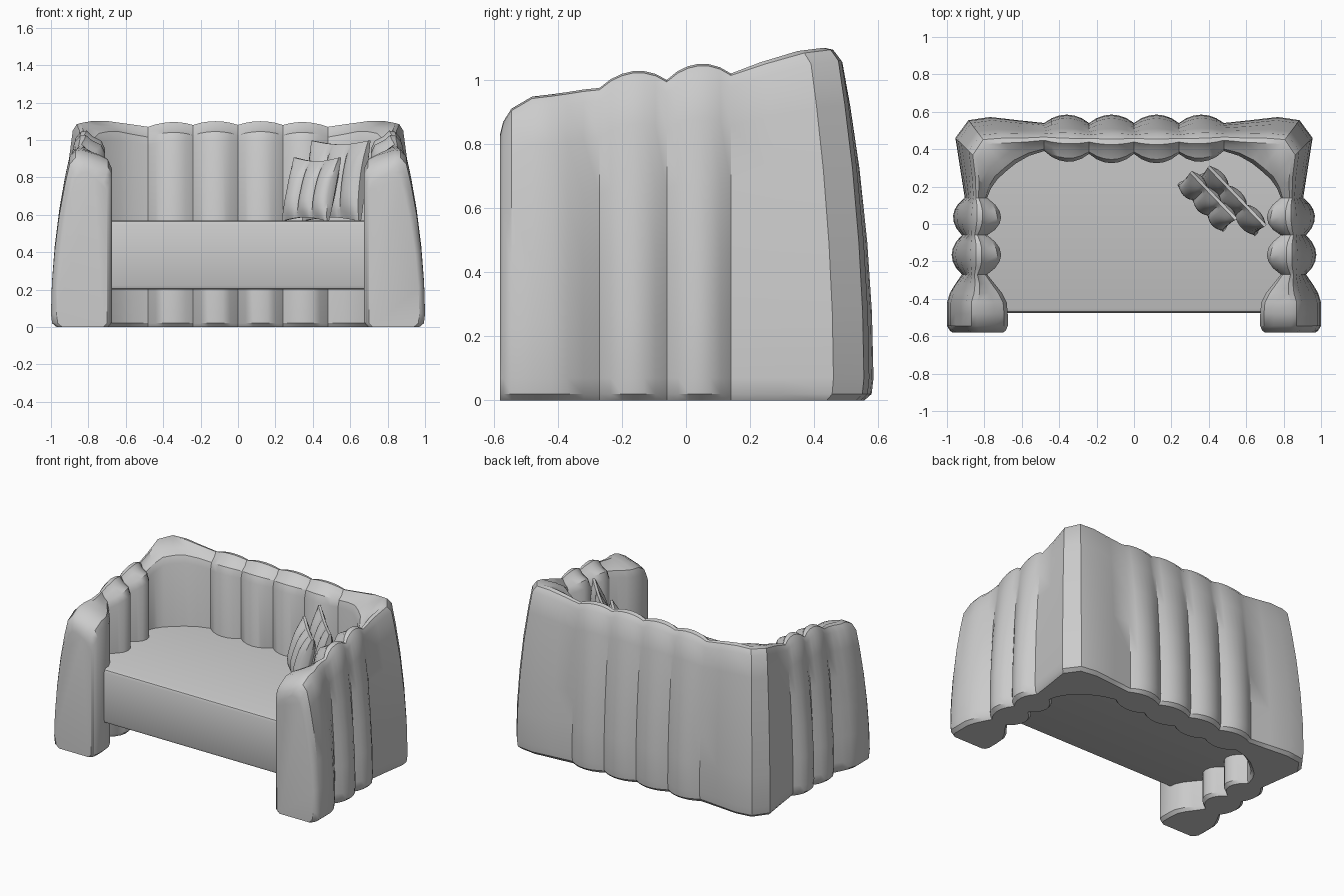
import bpy, bmesh, math
from mathutils import Vector

cube = bpy.data.objects.get("Cube")
if cube:
    bpy.data.objects.remove(cube, do_unlink=True)

grey = bpy.data.materials.new("soft_grey")
grey.use_nodes = True
colour = (0.6, 0.6, 0.6, 1)
grey.diffuse_color = colour
grey.node_tree.nodes["Principled BSDF"].inputs["Base Color"].default_value = colour


def finish(name, bm, angle=32):
    bmesh.ops.recalc_face_normals(bm, faces=bm.faces)
    mesh = bpy.data.meshes.new(name)
    bm.to_mesh(mesh)
    bm.free()
    obj = bpy.data.objects.new(name, mesh)
    obj.data.materials.append(grey)
    bpy.context.collection.objects.link(obj)
    bpy.ops.object.select_all(action='DESELECT')
    obj.select_set(True)
    bpy.context.view_layer.objects.active = obj
    bpy.ops.object.shade_smooth_by_angle(angle=math.radians(angle))
    return obj


def loft(name, rings, angle=32):
    """Skin closed rings one after another and cap both ends."""
    bm = bmesh.new()
    rows = [[bm.verts.new(p) for p in ring] for ring in rings]
    n = len(rows[0])
    for a, b in zip(rows, rows[1:]):
        for i in range(n):
            j = (i + 1) % n
            bm.faces.new((a[i], a[j], b[j], b[i]))
    bm.faces.new(rows[0])
    bm.faces.new(rows[-1])
    return finish(name, bm, angle)


# Shell stations: outer x, outer y, inner x, inner y, top height
def channel(a, b, out, inn, rise, steps=6):
    """Stations of one padded channel between valleys a and b (b excluded)."""
    a, b = Vector(a), Vector(b)
    o = (b - a).normalized()
    along = Vector((b[0] - a[0], b[1] - a[1])).normalized()
    side = Vector((-along.y, along.x))
    result = []
    for i in range(steps):
        t = i / steps
        s = a.lerp(b, t)
        k = math.sin(math.pi * t) ** 0.8 if i else 0
        result.append((s[0] + side.x * out * k, s[1] + side.y * out * k,
                       s[2] - side.x * inn * k, s[3] - side.y * inn * k,
                       s[4] + rise * k))
    return result


back_valleys = [(0, .54, 0, .375, 1.08), (.24, .54, .24, .375, 1.08),
                (.48, .54, .48, .39, 1.07)]
corner = [(.48, .54, .48, .39, 1.07), (.62, .555, .56, .365, 1.085),
          (.77, .572, .63, .325, 1.1), (.885, .555, .68, .285, 1.1),
          (.955, .46, .73, .24, 1.09), (.93, .3, .765, .19, 1.055)]
arm_valleys = [(.905, .14, .785, .14, 1.02), (.92, -.06, .785, -.06, 1.0),
               (.92, -.27, .785, -.27, .975)]
arm_front = [(.92, -.27, .785, -.27, .975), (.955, -.32, .745, -.32, .97),
             (.985, -.37, .705, -.37, .962), (1.0, -.42, .68, -.42, .955),
             (1.0, -.48, .675, -.48, .948), (1.0, -.545, .675, -.545, .91),
             (.985, -.57, .685, -.57, .87), (.97, -.58, .7, -.58, .83)]

half = []
for a, b in zip(back_valleys, back_valleys[1:]):
    half += channel(a, b, .045, .05, .02)
half += corner
for a, b in zip(arm_valleys, arm_valleys[1:]):
    half += channel(a, b, .055, .075, .04)
half += arm_front


def section(s, sign):
    """Upright wall section: leaning outside, padded top, straight inside."""
    outer, inner, h = Vector((s[0], s[1])), Vector((s[2], s[3])), s[4]
    w = (inner - outer).length
    d = (inner - outer) / w
    k = min(1, w / .26)
    profile = [(.03 * k, 0), (.006 * k, .02), (0, .07), (.005 * k, .25 * h),
               (.02 * k, .45 * h), (.045 * k, .66 * h), (.075 * k, .84 * h),
               (.1 * k, h - .04), (.13 * k, h - .006), (.16 * k, h),
               (w - .07 * k, h - .03), (w - .02 * k, h - .055),
               (w, h - .1), (w, .02), (w - .02 * k, 0)]
    points = []
    for inset, z in profile:
        p = outer + d * inset
        points.append((sign * p.x, p.y, z))
    return points


rings = [section(s, -1) for s in reversed(half[1:])] + [section(s, 1) for s in half]
loft("channelled_shell", rings)

# Seat block tucked into the shell
bm = bmesh.new()
bmesh.ops.create_cube(bm, size=1)
for v in bm.verts:
    v.co = (v.co.x * 1.6, v.co.y * .89 - .03, v.co.z * .37 + .385)
front = [e for e in bm.edges if all(v.co.y < -.4 for v in e.verts)
         and abs(e.verts[0].co.z - e.verts[1].co.z) < .01]
bmesh.ops.bevel(bm, geom=front, offset=.022, segments=2, profile=.5, affect='EDGES')
finish("seat", bm)


# Leaning cushions with three padded channels
def cushion(name, x, y, width, height, lean):
    along = Vector((.69, -.72, 0))
    normal = Vector((.72, .69, 0))
    base = Vector((x, y, .566))
    rows, cols = 10, 24
    rings = []
    for i in range(cols + 1):
        u = i / cols
        lobe = abs(math.sin(3 * math.pi * u)) ** .6
        ring = []
        for face in (-1, 1):
            for j in range(rows + 1):
                v = j / rows if face < 0 else 1 - j / rows
                fall = max(0, 1 - abs(2 * v - 1) ** 3)
                thick = .008 + (.014 + .032 * lobe) * fall
                pinch = 1 - .07 * math.sin(math.pi * v)
                lift = height * v - .02 * math.sin(math.pi * u) * (2 * v - 1)
                ring.append(base + along * (u - .5) * width * pinch
                            + normal * (lean * v + face * thick)
                            + Vector((0, 0, lift)))
        rings.append(ring)
    return loft(name, rings, 40)


cushion("front_cushion", .36, .09, .35, .34, .09)
cushion("rear_cushion", .5, .1, .44, .43, .07)
